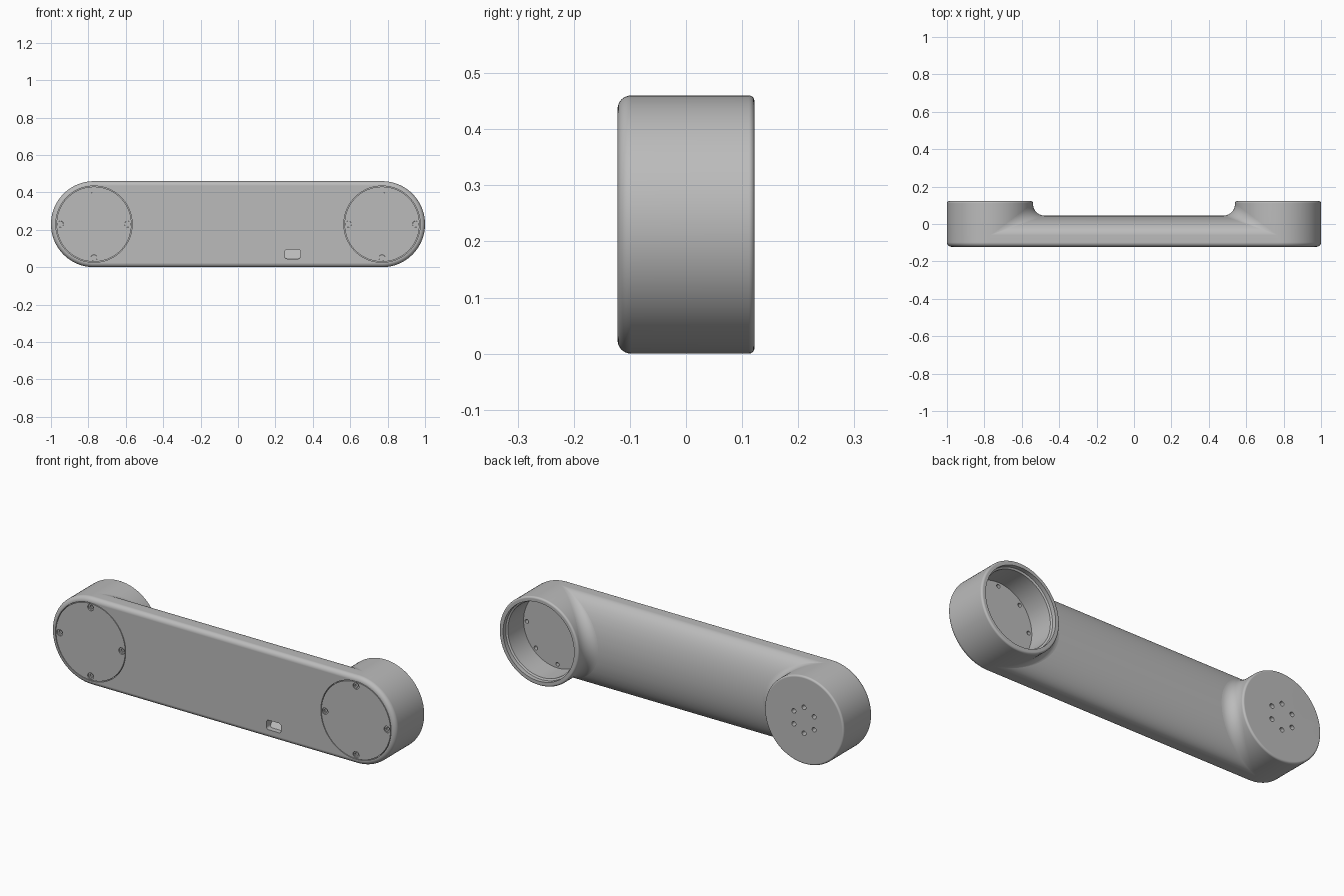
import bpy, bmesh
from math import sin, cos, pi

old = bpy.data.objects.get("Cube")
if old:
    bpy.data.objects.remove(old, do_unlink=True)

GREY = bpy.data.materials.new("satin_grey")
GREY.use_nodes = True
COLOUR = (0.5, 0.5, 0.5, 1)
GREY.diffuse_color = COLOUR
GREY.node_tree.nodes["Principled BSDF"].inputs["Base Color"].default_value = COLOUR

R, CX, CZ = 0.23, 0.77, 0.23      # housing radius and centre
FRONT, BACK = -0.122, 0.122       # overall depth
SPRING, RISE = -0.06, 0.105       # start and height of the domed back


def loft(name, rings):
    """Closed solid through a list of equally long point rings."""
    bm = bmesh.new()
    rows = [[bm.verts.new(p) for p in ring] for ring in rings]
    n = len(rows[0])
    for a, b in zip(rows, rows[1:]):
        for i in range(n):
            j = (i + 1) % n
            bm.faces.new((a[i], a[j], b[j], b[i]))
    bm.faces.new(rows[0])
    bm.faces.new(rows[-1])
    bmesh.ops.recalc_face_normals(bm, faces=bm.faces)
    mesh = bpy.data.meshes.new(name)
    bm.to_mesh(mesh)
    bm.free()
    mesh.materials.append(GREY)
    obj = bpy.data.objects.new(name, mesh)
    bpy.context.collection.objects.link(obj)
    return obj


def lathe(name, profile, x, z=CZ, n=128):
    """Turn (radius, y) pairs about an axis along y."""
    return loft(name, [[(x + r * cos(2 * pi * i / n), y, z + r * sin(2 * pi * i / n))
                        for i in range(n)] for r, y in profile])


def arc(cu, cv, r, start, end, n=8):
    return [(cu + r * cos(start + (end - start) * i / n),
             cv + r * sin(start + (end - start) * i / n)) for i in range(n + 1)]


def cut(obj, cutters):
    for c in cutters:
        mod = obj.modifiers.new("cut", 'BOOLEAN')
        mod.operation = 'DIFFERENCE'
        mod.solver = 'EXACT'
        mod.object = c
    dg = bpy.context.evaluated_depsgraph_get()
    mesh = bpy.data.meshes.new_from_object(obj.evaluated_get(dg))
    obj.modifiers.clear()
    obj.data = mesh


def circle_spots(x, radius, count, phase=0.0):
    return [(x + radius * cos(phase + 2 * pi * i / count),
             CZ + radius * sin(phase + 2 * pi * i / count)) for i in range(count)]


parts, helpers = [], []

# Long link: flat rounded front, domed elliptical back
f = 0.024
section = arc(FRONT + f, f, f, 1.5 * pi, pi) + arc(FRONT + f, 2 * CZ - f, f, pi, pi / 2)
section += [(SPRING + RISE * sin(pi * i / 64), CZ + R * cos(pi * i / 64)) for i in range(65)]
link = loft("link_body", [[(x, y, z) for y, z in section] for x in (-CX, CX)])

# Round end housings
b = 0.01
shell = arc(R - f, FRONT + f, f, -pi / 2, 0) + arc(R - b, BACK - b, b, 0, pi / 2, 5)
housings = {s: lathe(n, shell, s * CX) for s, n in ((1, "left_housing"), (-1, "right_housing"))}
parts += [link, *housings.values()]

# Blends between the housings and the link back
for s, name in ((1, "left_blend"), (-1, "right_blend")):
    rings = []
    for k in range(49):
        a = (k / 48 - 0.5) * pi * 0.97
        c = cos(a)
        wall, h, r = CX - R * c, SPRING + RISE * c, 0.062 * c
        pts = arc(wall - r, h + r, r, 0, -pi / 2, 10) + [(wall + 0.01 * c, h - 0.01 * c)]
        rings.append([(s * x, y, CZ + R * sin(a)) for x, y in pts])
    parts.append(loft(name, rings))

# Recessed front covers with four screws each
for s, side in ((1, "left"), (-1, "right")):
    recess = lathe("cover_recess_cutter", [(0.204, FRONT - 0.1), (0.204, FRONT + 0.02)], s * CX)
    cover = lathe(side + "_cover", [(0.2005, FRONT), (0.2005, FRONT + 0.02)], s * CX)
    holes = []
    for x, z in circle_spots(s * CX, 0.18, 4):
        holes.append(lathe("screw_hole_cutter", [(0.017, FRONT - 0.05), (0.017, FRONT + 0.05)],
                           x, z, 24))
        parts.append(lathe(side + "_cover_screw",
                           [(0.0165, FRONT + 0.018), (0.0165, FRONT + 0.006),
                            (0.009, FRONT + 0.006), (0.009, FRONT + 0.014)], x, z, 24))
    cut(cover, holes)
    cut(housings[s], [recess])
    cut(link, [recess])
    parts.append(cover)
    helpers += [recess, *holes]

# Open socket in the left housing, with a ring of holes in its floor
floor = -0.035
bore = lathe("socket_cutter", [(0.197, floor), (0.197, 0.095), (0.206, 0.1),
                               (0.206, BACK + 0.1)], CX)
socket_holes = [lathe("socket_hole_cutter", [(0.01, floor - 0.025), (0.01, 0.05)], x, z, 20)
                for x, z in circle_spots(CX, 0.178, 8)]
for body in (housings[1], link):
    cut(body, [bore, *socket_holes])

# Six bolt holes in the closed back of the right housing
bolt_holes = [lathe("bolt_hole_cutter", [(0.012, BACK - 0.03), (0.012, BACK + 0.05)], x, z, 20)
              for x, z in circle_spots(-CX, 0.068, 6, pi / 2)]
cut(housings[-1], bolt_holes)

# Small rounded port in the front with a sloping floor
x0, x1, z0, z1, q = 0.25, 0.335, 0.045, 0.095, 0.013
outline = (arc(x1 - q, z1 - q, q, 0, pi / 2) + arc(x0 + q, z1 - q, q, pi / 2, pi)
           + arc(x0 + q, z0 + q, q, pi, 1.5 * pi) + arc(x1 - q, z0 + q, q, 1.5 * pi, 2 * pi))
port = loft("port_cutter", [[(x, FRONT - 0.1, z) for x, z in outline],
                            [(x, -0.095 + 0.8 * (z - z0), z) for x, z in outline]])
cut(link, [port])
helpers += [bore, port, *socket_holes, *bolt_holes]

for h in helpers:
    bpy.data.objects.remove(h, do_unlink=True)

# Smooth curved faces, keep flats flat and edges crisp
bpy.ops.object.select_all(action='DESELECT')
for p in parts:
    p.select_set(True)
bpy.context.view_layer.objects.active = link
bpy.ops.object.shade_smooth_by_angle()
for p in parts:
    mod = p.modifiers.new("even_normals", 'WEIGHTED_NORMAL')
    mod.keep_sharp = True
